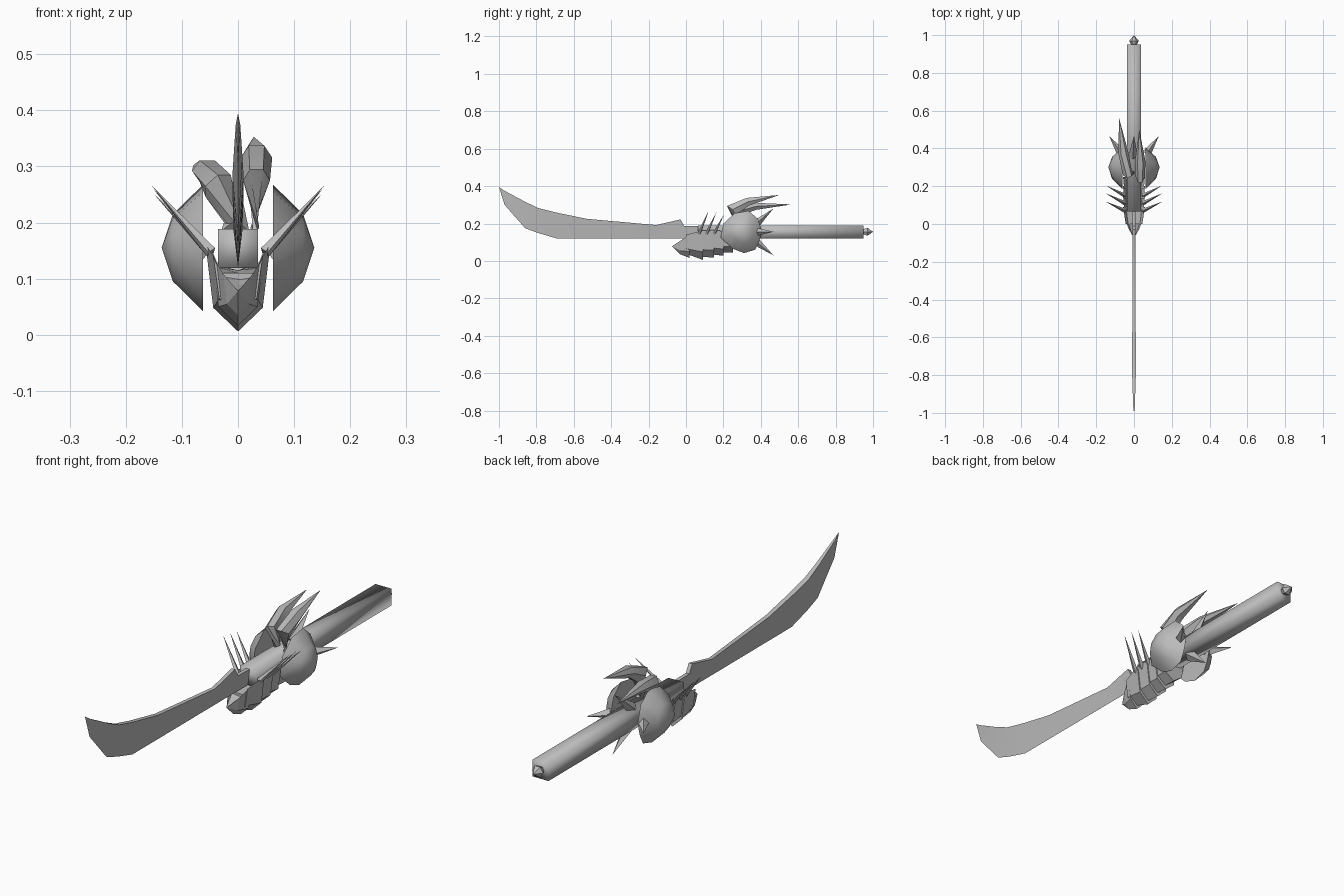
import bpy, bmesh, math
from mathutils import Vector

if "Cube" in bpy.data.objects:
    bpy.data.objects.remove(bpy.data.objects["Cube"])

steel = bpy.data.materials.new("grey_steel")
steel.diffuse_color = (0.5, 0.5, 0.5, 1)
steel.use_nodes = True
steel.node_tree.nodes["Principled BSDF"].inputs["Base Color"].default_value = steel.diffuse_color


def finish(name, bm, smooth=None):
    """Turn a bmesh into a named object with optional smooth shading."""
    bmesh.ops.recalc_face_normals(bm, faces=bm.faces)
    me = bpy.data.meshes.new(name)
    bm.to_mesh(me)
    bm.free()
    me.materials.append(steel)
    ob = bpy.data.objects.new(name, me)
    bpy.context.collection.objects.link(ob)
    if smooth:
        bpy.ops.object.select_all(action='DESELECT')
        ob.select_set(True)
        bpy.context.view_layer.objects.active = ob
        bpy.ops.object.shade_smooth_by_angle(angle=math.radians(smooth))
    return ob


def loft(bm, rings):
    """Bridge rings of equal size; a one-point ring becomes a tip."""
    vs = [[bm.verts.new(p) for p in r] for r in rings]
    for a, b in zip(vs, vs[1:]):
        n = max(len(a), len(b))
        for i in range(n):
            j = (i + 1) % n
            if len(a) == 1:
                bm.faces.new((a[0], b[i], b[j]))
            elif len(b) == 1:
                bm.faces.new((a[i], a[j], b[0]))
            else:
                bm.faces.new((a[i], a[j], b[j], b[i]))
    for r in (vs[0], vs[-1]):
        if len(r) > 2:
            bm.faces.new(r)


def ring(c, d, wide, tall, n):
    """Ring of n points around c, square to direction d."""
    d = Vector(d).normalized()
    u = d.cross(Vector((0, 0, 1))).normalized()
    v = u.cross(d)
    return [Vector(c) + u * wide * math.cos(t) + v * tall * math.sin(t)
            for t in (2 * math.pi * i / n for i in range(n))]


def spike(name, base, tip, r, n=4, flat=1.0):
    b, t = Vector(base), Vector(tip)
    bm = bmesh.new()
    loft(bm, [ring(b, t - b, r, r * flat, n), [t]])
    return finish(name, bm)


# Blade: thick spine, sharp lower edge; (y, spine z, edge z, half thickness)
stations = [(-0.97, 0.375, 0.30, 0.004), (-0.86, 0.316, 0.175, 0.008),
            (-0.79, 0.283, 0.149, 0.010), (-0.69, 0.258, 0.12, 0.010),
            (-0.53, 0.225, 0.12, 0.009), (-0.16, 0.192, 0.12, 0.008),
            (-0.03, 0.222, 0.12, 0.008), (-0.01, 0.188, 0.12, 0.008),
            (0.08, 0.186, 0.12, 0.008)]
bm = bmesh.new()
loft(bm, [[(0, -1, 0.395)]] + [[(-t, y, s), (t, y, s), (0, y, e)]
                               for y, s, e, t in stations])
finish("blade", bm, 25)

# Square grip with softly shaded corners
bm = bmesh.new()
loft(bm, [[(x * 0.036, y, 0.154 + z * 0.035)
           for x, z in ((-1, -1), (1, -1), (1, 1), (-1, 1))] for y in (0.065, 0.95)])
finish("grip", bm, 100)

# Pommel: small faceted stud
bm = bmesh.new()
loft(bm, [ring((0, y, 0.156), (0, 1, 0), r, r, 6)
          for y, r in ((0.94, 0.012), (0.97, 0.025))] + [[(0, 1, 0.156)]])
finish("pommel", bm, 40)


# Lower jaw: overlapping V-shaped scales
def jaw_ring(y, w, bot, top, floor):
    mid = bot + 0.27 * (top - bot)
    half = [(w * 0.76, mid), (w, top), (w * 0.72, top - 0.04 * w / 0.058)]
    pts = [(0, bot)] + half + [(0, floor)] + [(-x, z) for x, z in reversed(half)]
    return [(x, y, z) for x, z in pts]


bm = bmesh.new()
loft(bm, [[(0, -0.075, 0.078)], jaw_ring(-0.03, 0.026, 0.035, 0.108, 0.09),
          jaw_ring(0.02, 0.046, 0.016, 0.142, 0.105)])
finish("jaw_tip", bm)
ends = [(0.015, 0.020, 0.140), (0.09, 0.006, 0.162), (0.15, 0.017, 0.165),
        (0.20, 0.028, 0.160), (0.25, 0.045, 0.160)]
for i, ((y0, b0, t0), (y1, b1, t1)) in enumerate(zip(ends, ends[1:])):
    bm = bmesh.new()
    loft(bm, [jaw_ring(y0 - 0.015, 0.044 if i == 0 else 0.052, b0 + 0.018, t0, 0.11),
              jaw_ring(y1, 0.058, b1, t1, 0.115)])
    finish(f"jaw_scale_{i + 1}", bm)

# Cheek shields, jaw bristles and side spikes, mirrored
outline = [(0.185, 0.125), (0.20, 0.20), (0.26, 0.255), (0.335, 0.268), (0.385, 0.225),
           (0.405, 0.155), (0.39, 0.10), (0.37, 0.06), (0.31, 0.042), (0.25, 0.065)]
for side, s in (("right", 1), ("left", -1)):
    bm = bmesh.new()
    loft(bm, [[(s * x, 0.30 + (y - 0.30) * k, 0.155 + (z - 0.155) * k) for y, z in outline]
              for x, k in ((0.062, 1), (0.116, 0.53))] + [[(s * 0.136, 0.30, 0.155)]])
    finish("cheek_shield_" + side, bm, 50)
    for i, (y, ty, tz) in enumerate(((0.07, 0.12, 0.265), (0.11, 0.163, 0.26),
                                     (0.15, 0.204, 0.25))):
        spike(f"bristle_{side}_{i + 1}", (s * 0.048, y, 0.147),
              (s * (0.153 - 0.002 * i), ty, tz), 0.011)
    spike("side_spike_" + side, (s * 0.065, 0.37, 0.155), (s * 0.132, 0.467, 0.156), 0.024)

# Rear spikes above and below the grip
spike("upper_spike", (-0.005, 0.36, 0.185), (0, 0.467, 0.28), 0.025)
spike("lower_spike", (0.005, 0.36, 0.115), (0.01, 0.467, 0.03), 0.025)


# Two bent horns: (centre, direction, half width, half height)
def horn(name, sections, tip):
    bm = bmesh.new()
    loft(bm, [ring(c, d, w, h, 6) for c, d, w, h in sections] + [[tip]])
    finish(name, bm, 40)


horn("horn_right", [((0.03, 0.27, 0.19), (0, -0.2, 1), 0.008, 0.012),
                    ((0.033, 0.25, 0.275), (0, 0.5, 0.8), 0.024, 0.042),
                    ((0.033, 0.33, 0.316), (0, 1, 0.25), 0.028, 0.025)],
     (0.028, 0.50, 0.353))
horn("horn_left", [((-0.01, 0.27, 0.20), (-0.2, -0.1, 1), 0.010, 0.014),
                   ((-0.035, 0.27, 0.265), (-0.3, 0.6, 0.8), 0.026, 0.036),
                   ((-0.055, 0.37, 0.292), (-0.1, 1, 0.1), 0.027, 0.022)],
     (-0.08, 0.565, 0.302))
